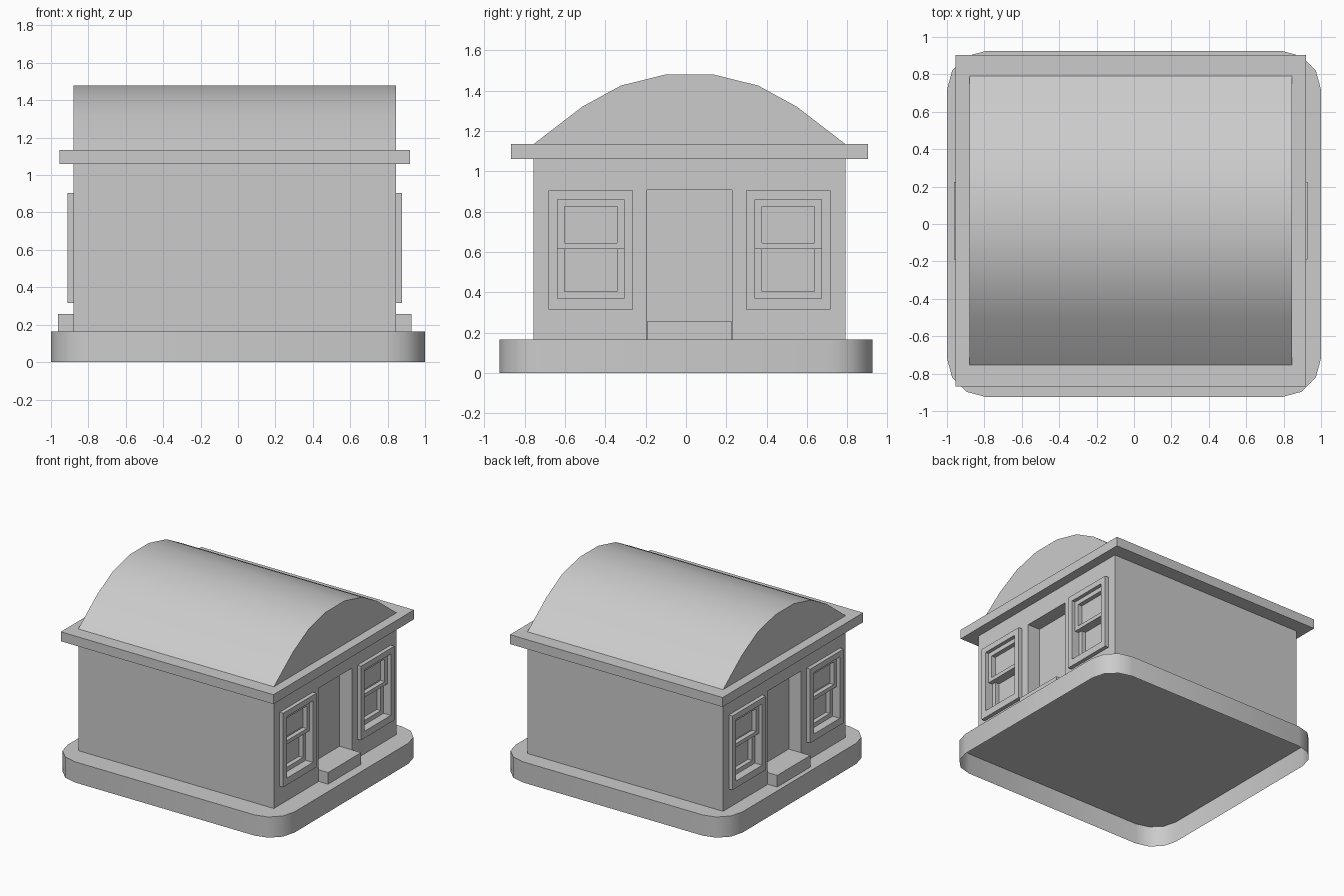
import bpy, bmesh
from math import pi, sin, cos, radians

if "Cube" in bpy.data.objects:
    bpy.data.objects.remove(bpy.data.objects["Cube"])

CX, CY = -0.0175, 0.0175      # centre of the building on its plinth
HX, HY = 0.8625, 0.7725       # half size of the walls


def finish(name, bm, smooth=None):
    bmesh.ops.recalc_face_normals(bm, faces=bm.faces)
    me = bpy.data.meshes.new(name)
    bm.to_mesh(me)
    bm.free()
    ob = bpy.data.objects.new(name, me)
    bpy.context.collection.objects.link(ob)
    if smooth:
        bpy.ops.object.select_all(action='DESELECT')
        bpy.context.view_layer.objects.active = ob
        ob.select_set(True)
        bpy.ops.object.shade_smooth_by_angle(angle=radians(smooth))
    return ob


def add_box(bm, x, y, z):
    """Box from (min, max) pairs."""
    vs = bmesh.ops.create_cube(bm, size=1)['verts']
    for v in vs:
        for i, (a, b) in enumerate((x, y, z)):
            v.co[i] = (a + b) / 2 + v.co[i] * abs(b - a)


def box(name, x, y, z):
    bm = bmesh.new()
    add_box(bm, x, y, z)
    return finish(name, bm)


def pair(s, c, a, b):
    """Range a..b from the centre c, mirrored by s."""
    return (c + s * a, c + s * b)


def ring(name, x, outer, inner):
    """Rectangular frame in the yz plane; outer/inner = (y0, y1, z0, z1)."""
    bm = bmesh.new()
    loops = []
    for px, (y0, y1, z0, z1) in ((x[0], outer), (x[1], outer), (x[1], inner), (x[0], inner)):
        loops.append([bm.verts.new((px, y, z)) for y, z in ((y0, z0), (y1, z0), (y1, z1), (y0, z1))])
    for k in range(4):
        a, b = loops[k], loops[(k + 1) % 4]
        for i in range(4):
            j = (i + 1) % 4
            bm.faces.new((a[i], a[j], b[j], b[i]))
    return finish(name, bm)


def prism(name, pts, vec, smooth, open_base=False):
    """Extrude a profile along vec."""
    bm = bmesh.new()
    f = bm.faces.new([bm.verts.new(p) for p in pts])
    g = bmesh.ops.extrude_face_region(bm, geom=[f], use_keep_orig=True)
    bmesh.ops.translate(bm, vec=vec, verts=[v for v in g['geom'] if isinstance(v, bmesh.types.BMVert)])
    if open_base:
        bmesh.ops.delete(bm, geom=[f], context='FACES_ONLY')
    return finish(name, bm, smooth)


# Plinth: rounded slab, open underneath
R, corners = 0.208, []
for q, (sx, sy) in enumerate(((1, 1), (-1, 1), (-1, -1), (1, -1))):
    for k in range(4):
        a = q * pi / 2 + k * pi / 6
        corners.append((sx * (1 - R) + R * cos(a), sy * (0.925 - R) + R * sin(a), 0))
prism("plinth", corners, (0, 0, 0.165), 35, open_base=True)

# Walls with door and window recesses cut on both ends
walls = box("walls", (CX - HX, CX + HX), (CY - HY, CY + HY), (0.165, 1.06))
bm = bmesh.new()
for sx in (1, -1):
    add_box(bm, pair(sx, CX, 0.755, 1.0), (CY - 0.21, CY + 0.21), (0.1, 0.908))
    for sy in (1, -1):
        add_box(bm, pair(sx, CX, 0.785, 1.0), pair(sy, CY, 0.325, 0.655), (0.37, 0.86))
cutter = finish("recess_cutter", bm)
cutter.hide_render = True
mod = walls.modifiers.new("recesses", 'BOOLEAN')
mod.operation, mod.solver, mod.object = 'DIFFERENCE', 'EXACT', cutter
bpy.context.view_layer.objects.active = walls
bpy.ops.object.modifier_apply(modifier=mod.name)
bpy.data.objects.remove(cutter)

# Cornice and barrel roof
box("cornice", (CX - 0.9375, CX + 0.9375), (CY - 0.885, CY + 0.885), (1.06, 1.135))
half = [(HY, 1.135), (0.532, 1.32), (0.34, 1.425), (0.118, 1.48)]
arch = half + [(-y, z) for y, z in reversed(half)]
prism("barrel_roof", [(CX - HX, CY + y, z) for y, z in arch], (2 * HX, 0, 0), 35)

# Door steps and sash windows on both ends
for sx, end in ((1, "right"), (-1, "left")):
    box(f"step_{end}", pair(sx, CX, 0.755, 0.945), (CY - 0.208, CY + 0.208), (0.165, 0.258))
    for sy, side in ((1, "back"), (-1, "front")):
        tag = f"{end}_{side}"
        opening = pair(sy, CY, 0.325, 0.655)
        pane = pair(sy, CY, 0.36, 0.62)
        ring(f"window_frame_{tag}", pair(sx, CX, HX, 0.894),
             (*pair(sy, CY, 0.28, 0.70), 0.315, 0.905), (*opening, 0.37, 0.86))
        ring(f"upper_sash_{tag}", pair(sx, CX, 0.83, 0.865),
             (*opening, 0.615, 0.86), (*pane, 0.645, 0.825))
        ring(f"lower_sash_{tag}", pair(sx, CX, 0.795, 0.83),
             (*opening, 0.37, 0.65), (*pane, 0.405, 0.615))
        box(f"upper_glass_{tag}", pair(sx, CX, 0.785, 0.825), opening, (0.65, 0.86))
        box(f"lower_glass_{tag}", pair(sx, CX, 0.785, 0.795), opening, (0.37, 0.65))
